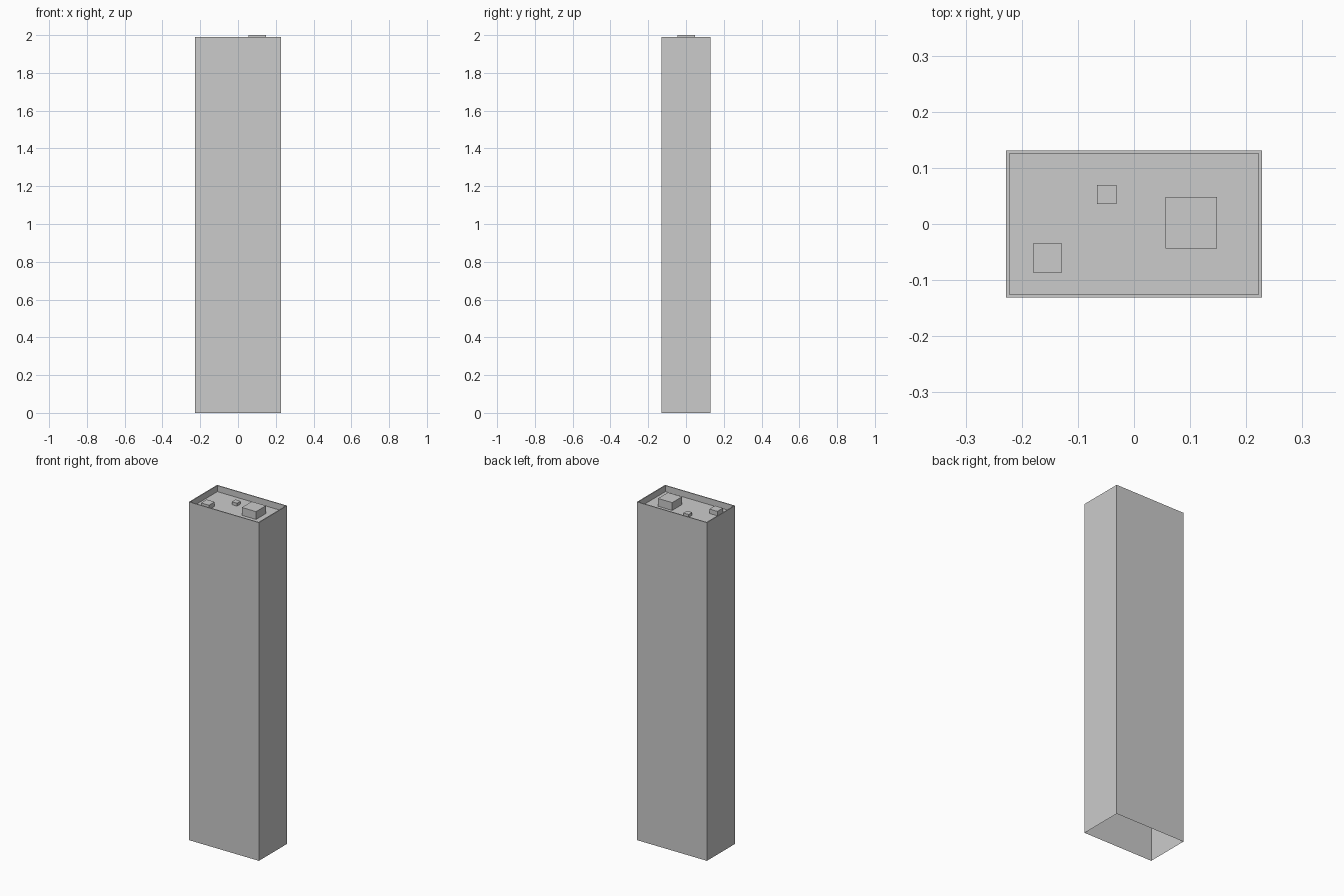
import bpy, bmesh

if "Cube" in bpy.data.objects:
    bpy.data.objects.remove(bpy.data.objects["Cube"])

W, D, H = 0.228, 0.131, 1.99    # half width, half depth, parapet height
RIM, ROOF = 0.0057, 1.954       # parapet thickness, sunken roof level


def finish(bm, name):
    me = bpy.data.meshes.new(name)
    bm.to_mesh(me)
    bm.free()
    ob = bpy.data.objects.new(name, me)
    bpy.context.collection.objects.link(ob)
    return ob


def ring(bm, hx, hy, z):
    return [bm.verts.new((sx * hx, sy * hy, z))
            for sx, sy in ((-1, -1), (1, -1), (1, 1), (-1, 1))]


# Tower shell: open underneath, walls rise to a parapet and drop to the roof
bm = bmesh.new()
rings = [ring(bm, W, D, 0), ring(bm, W, D, H),
         ring(bm, W - RIM, D - RIM, H), ring(bm, W - RIM, D - RIM, ROOF)]
for a, b in zip(rings, rings[1:]):
    for i in range(4):
        j = (i + 1) % 4
        bm.faces.new((a[i], a[j], b[j], b[i]))
bm.faces.new(rings[-1])
finish(bm, "tower_shell")


# Rooftop units: square boxes half as tall as they are wide, open underneath
def roof_unit(name, x, y, side):
    h = side / 2
    bm = bmesh.new()
    low, top = ring(bm, h, h, 0), ring(bm, h, h, h)
    for i in range(4):
        j = (i + 1) % 4
        bm.faces.new((low[i], low[j], top[j], top[i]))
    bm.faces.new(top)
    finish(bm, name).location = (x, y, ROOF)


roof_unit("large_roof_unit", 0.102, 0.002, 0.092)
roof_unit("medium_roof_unit", -0.154, -0.0605, 0.052)
roof_unit("small_roof_unit", -0.0485, 0.0525, 0.034)
